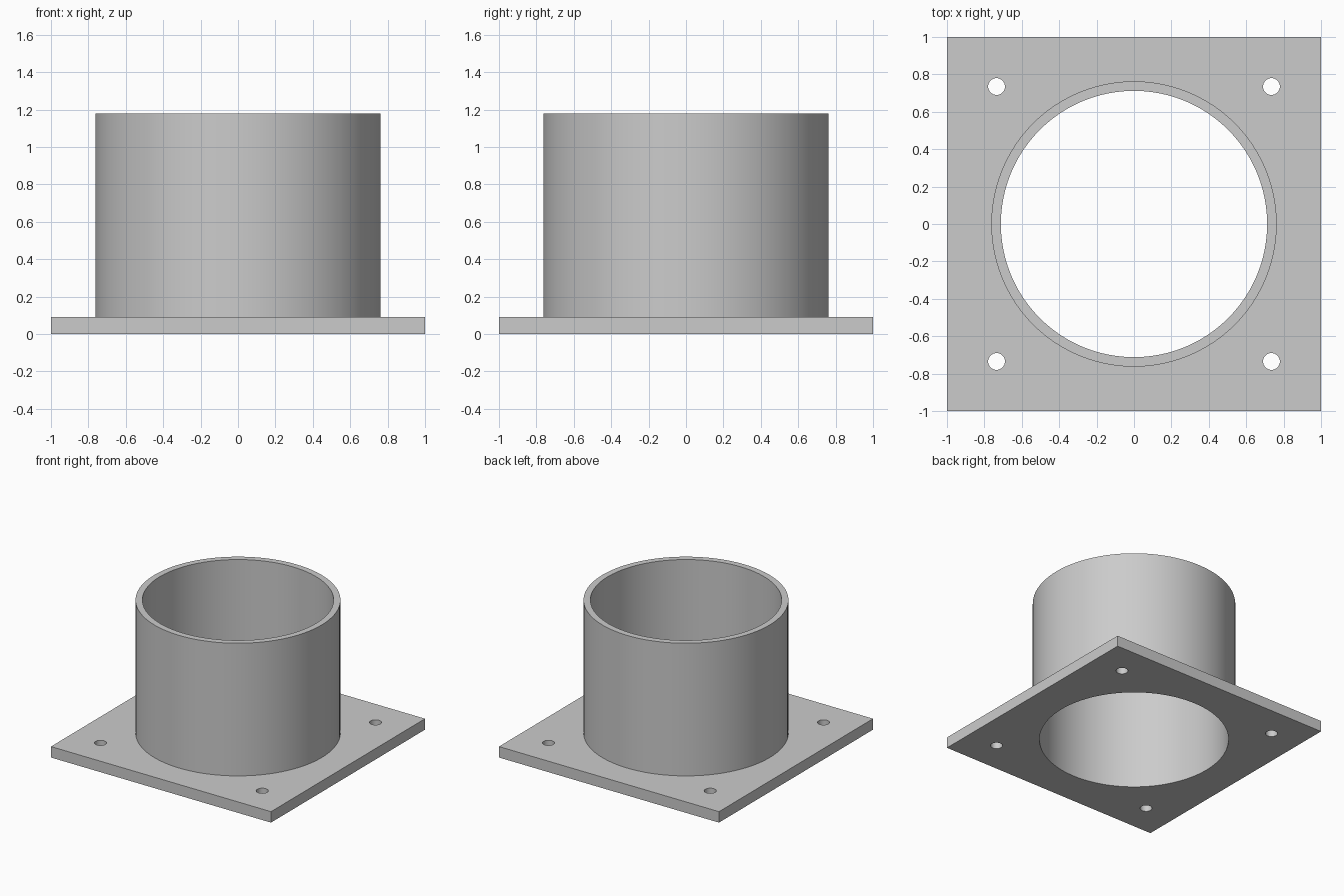
import bpy
import bmesh
from math import cos, sin, tau, radians

PLATE_TOP, TUBE_TOP = 0.09, 1.18
BORE_R, TUBE_R = 0.712, 0.763
HOLE_R, HOLE_POS = 0.045, 0.735
SEGMENTS = 96

cube = bpy.data.objects.get("Cube")
if cube:
    bpy.data.objects.remove(cube, do_unlink=True)

grey = bpy.data.materials.new("plain grey")
grey.use_nodes = True
grey.diffuse_color = (0.6, 0.6, 0.6, 1)
grey.node_tree.nodes["Principled BSDF"].inputs["Base Color"].default_value = grey.diffuse_color


def make_object(name, bm):
    bmesh.ops.recalc_face_normals(bm, faces=bm.faces)
    mesh = bpy.data.meshes.new(name)
    bm.to_mesh(mesh)
    bm.free()
    mesh.materials.append(grey)
    obj = bpy.data.objects.new(name, mesh)
    bpy.context.collection.objects.link(obj)
    return obj


def activate(obj):
    bpy.ops.object.select_all(action='DESELECT')
    obj.select_set(True)
    bpy.context.view_layer.objects.active = obj


def ring(bm, radius, z):
    return [bm.verts.new((radius * cos(tau * i / SEGMENTS), radius * sin(tau * i / SEGMENTS), z))
            for i in range(SEGMENTS)]


def drill(target, name, x, y, radius, segments):
    bm = bmesh.new()
    bmesh.ops.create_cone(bm, cap_ends=True, segments=segments, radius1=radius, radius2=radius, depth=1)
    bmesh.ops.translate(bm, verts=bm.verts, vec=(x, y, 0))
    cutter = make_object(name, bm)
    cutter.hide_render = True
    mod = target.modifiers.new(name, 'BOOLEAN')
    mod.operation = 'DIFFERENCE'
    mod.solver = 'EXACT'
    mod.object = cutter
    activate(target)
    bpy.ops.object.modifier_apply(modifier=mod.name)
    bpy.data.objects.remove(cutter, do_unlink=True)


# Square base plate with a central bore and four bolt holes
bm = bmesh.new()
bmesh.ops.create_cube(bm, size=2)
bmesh.ops.scale(bm, verts=bm.verts, vec=(1, 1, PLATE_TOP / 2))
bmesh.ops.translate(bm, verts=bm.verts, vec=(0, 0, PLATE_TOP / 2))
plate = make_object("base_plate", bm)
drill(plate, "bore_cutter", 0, 0, BORE_R, SEGMENTS)
for x in (-HOLE_POS, HOLE_POS):
    for y in (-HOLE_POS, HOLE_POS):
        drill(plate, "bolt_hole_cutter", x, y, HOLE_R, 32)

# Tube standing on the plate: a closed wall profile turned about z
bm = bmesh.new()
profile = [(BORE_R, PLATE_TOP), (TUBE_R, PLATE_TOP), (TUBE_R, TUBE_TOP), (BORE_R, TUBE_TOP)]
rings = [ring(bm, r, z) for r, z in profile]
for a, b in zip(rings, rings[1:] + rings[:1]):
    for i in range(SEGMENTS):
        j = (i + 1) % SEGMENTS
        bm.faces.new((a[i], a[j], b[j], b[i]))
tube = make_object("tube", bm)

# Smooth round walls, crisp rims
for obj in (plate, tube):
    activate(obj)
    bpy.ops.object.shade_smooth_by_angle(angle=radians(30))
